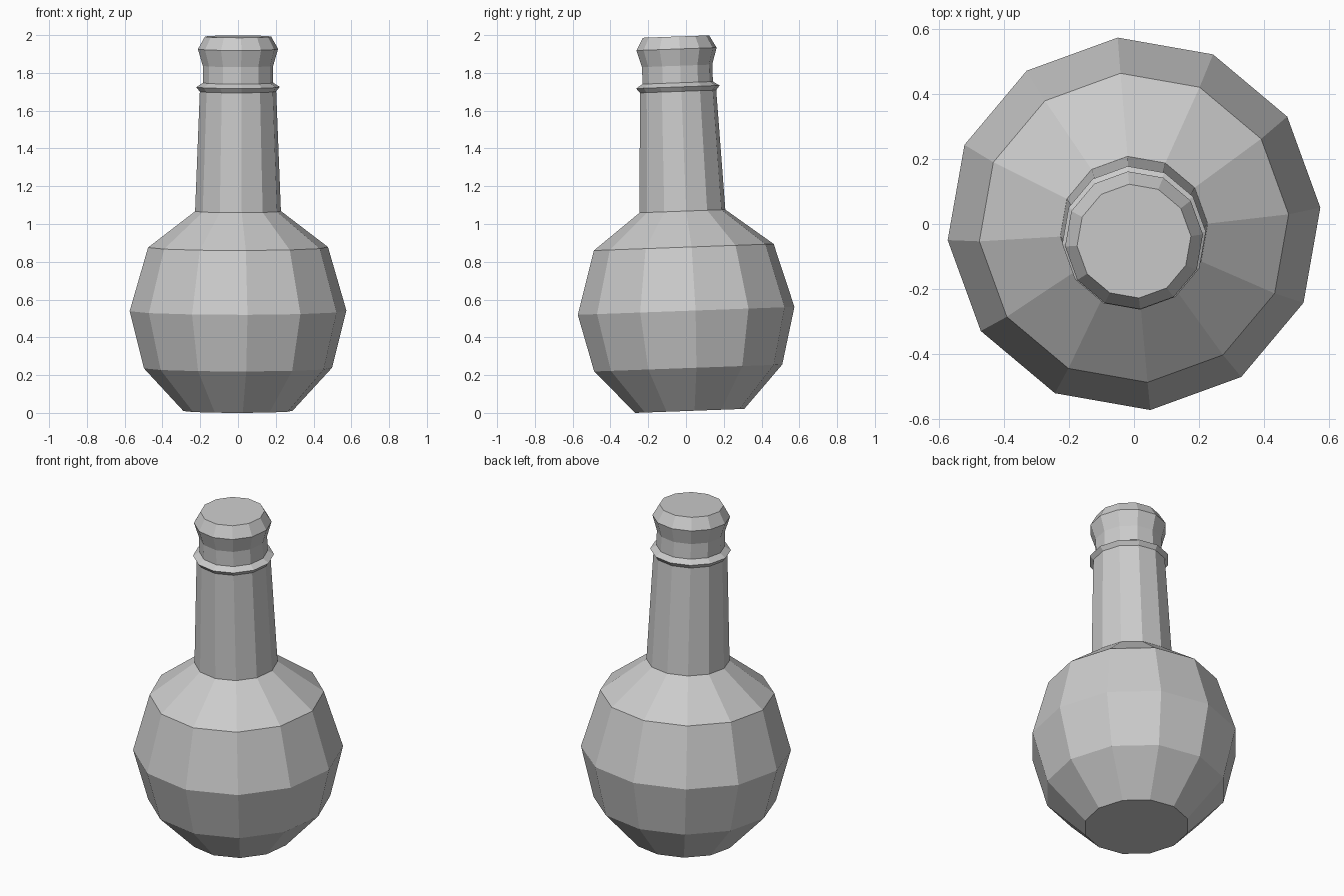
import bpy, bmesh
from math import radians, cos, sin, pi
from mathutils import Matrix

if "Cube" in bpy.data.objects:
    bpy.data.objects.remove(bpy.data.objects["Cube"])

SIDES = 12
PHASE = radians(5)


def lathe(name, profile, matrix):
    """Revolve (radius, height) points into a closed, flat-faced solid."""
    bm = bmesh.new()
    rings = []
    for r, h in profile:
        angles = [PHASE + 2 * pi * i / SIDES for i in range(SIDES)]
        rings.append([bm.verts.new((r * cos(a), r * sin(a), h)) for a in angles])
    for low, high in zip(rings, rings[1:]):
        for i in range(SIDES):
            j = (i + 1) % SIDES
            bm.faces.new((low[i], low[j], high[j], high[i]))
    bm.faces.new(rings[0][::-1])
    bm.faces.new(rings[-1])
    bm.transform(matrix)
    mesh = bpy.data.meshes.new(name)
    bm.to_mesh(mesh)
    bm.free()
    obj = bpy.data.objects.new(name, mesh)
    bpy.context.collection.objects.link(obj)
    return obj


# Whole bottle leans slightly toward the front
lean = Matrix.Translation((0, 0.02, 0.0106)) @ Matrix.Rotation(radians(2.1), 4, 'X')

# Round body, tapered neck, collar ring and flared lip in one profile
bottle = [
    (0.29, 0.0), (0.50, 0.227), (0.576, 0.53), (0.478, 0.867),
    (0.228, 1.058),
    (0.203, 1.692), (0.222, 1.716), (0.187, 1.738),
    (0.187, 1.828), (0.213, 1.917), (0.176, 1.983),
]
lathe("bottle", bottle, lean)
